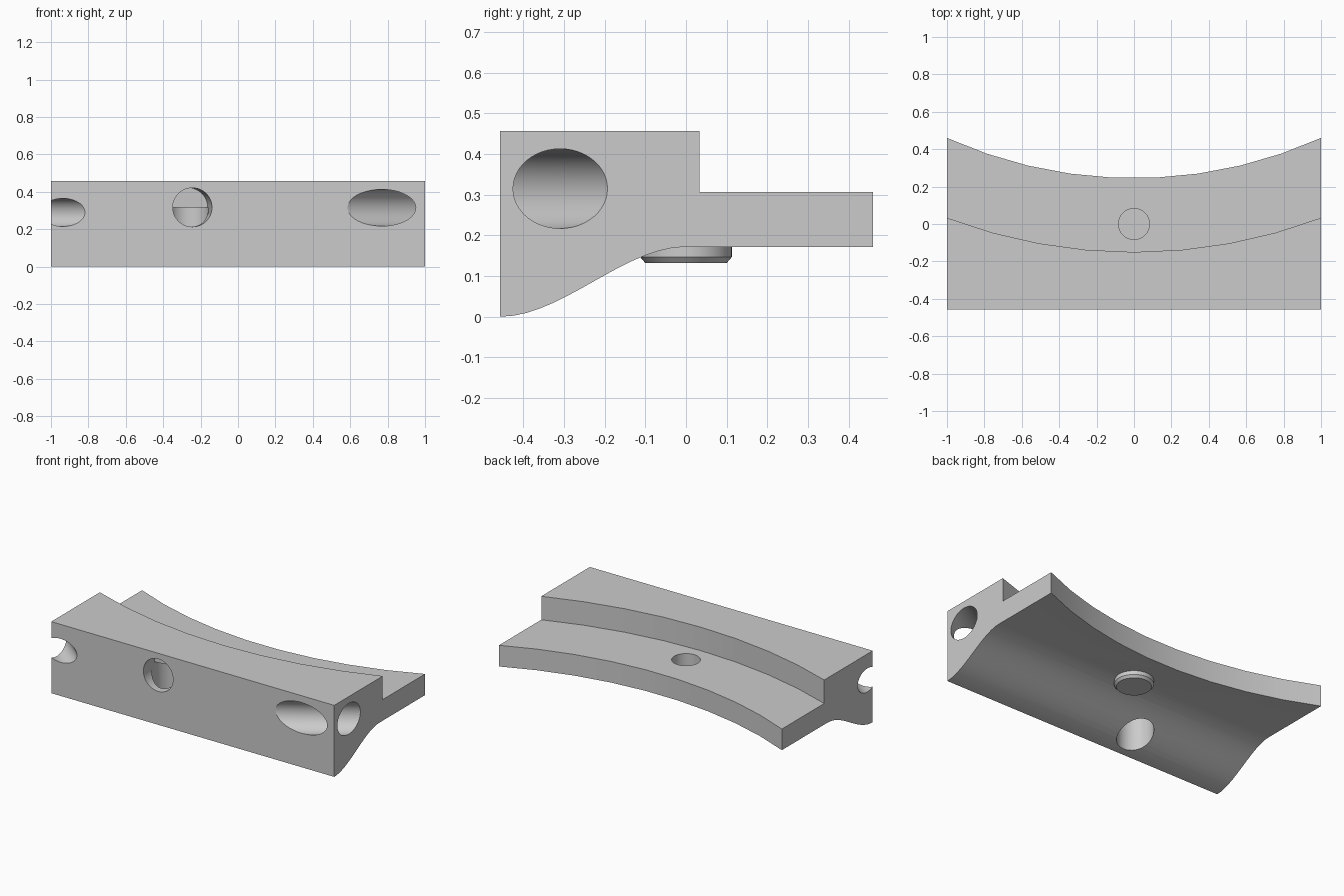
import bpy
import bmesh
from math import sin, cos, radians, asin
from mathutils import Vector

cube = bpy.data.objects.get("Cube")
if cube:
    bpy.data.objects.remove(cube, do_unlink=True)

grey = bpy.data.materials.new("plain grey")
grey.use_nodes = True
colour = (0.6, 0.6, 0.6, 1)
grey.diffuse_color = colour
grey.node_tree.nodes["Principled BSDF"].inputs["Base Color"].default_value = colour


def to_object(name, bm):
    bmesh.ops.recalc_face_normals(bm, faces=bm.faces)
    mesh = bpy.data.meshes.new(name)
    bm.to_mesh(mesh)
    bm.free()
    mesh.materials.append(grey)
    obj = bpy.data.objects.new(name, mesh)
    bpy.context.collection.objects.link(obj)
    return obj


def prism(name, points, depth):
    """Extrude a closed outline of 3D points along the vector depth."""
    bm = bmesh.new()
    face = bm.faces.new([bm.verts.new(p) for p in points])
    new = bmesh.ops.extrude_face_region(bm, geom=[face])["geom"]
    verts = [v for v in new if isinstance(v, bmesh.types.BMVert)]
    bmesh.ops.translate(bm, verts=verts, vec=depth)
    return to_object(name, bm)


def rod(name, start, end, r_start, r_end=None, sides=48):
    """Cylinder or cone between two points."""
    start, end = Vector(start), Vector(end)
    axis = end - start
    bm = bmesh.new()
    bmesh.ops.create_cone(bm, cap_ends=True, segments=sides, radius1=r_start,
                          radius2=r_end or r_start, depth=axis.length)
    bm.transform(axis.to_track_quat("Z", "Y").to_matrix().to_4x4())
    bmesh.ops.translate(bm, verts=bm.verts, vec=(start + end) / 2)
    return to_object(name, bm)


def combine(target, tool, operation="DIFFERENCE"):
    tool.hide_render = True
    mod = target.modifiers.new(tool.name, "BOOLEAN")
    mod.operation = operation
    mod.solver = "EXACT"
    mod.object = tool
    bpy.context.view_layer.objects.active = target
    bpy.ops.object.modifier_apply(modifier=mod.name)
    bpy.data.objects.remove(tool, do_unlink=True)


def arc_cutter(name, radius, count, z):
    """Everything behind a concave arc, whose chords meet the ends at x = 1."""
    span = asin(1 / radius)
    step = 2 * span / count
    angles = [-span + step * i for i in range(-1, count + 2)]
    arc = [(radius * sin(a), ARC_CENTRE - radius * cos(a), z) for a in angles]
    side = arc[-1][0]
    return prism(name, arc + [(side, 1.5, z), (-side, 1.5, z)], (0, 0, 1.5))


def tunnel(name, x, z, angle, radius):
    """Slanted bore crossing the front face at x."""
    way = Vector((cos(radians(angle)), sin(radians(angle)), 0)) * 0.7
    middle = Vector((x, FRONT, z))
    return rod(name, middle - way, middle + way, radius)


FRONT, BACK, TOP = -0.457, 0.46, 0.457
LEDGE_TOP, LEDGE_BOTTOM = 0.307, 0.172
ARC_CENTRE = 2.675

# Body: S-curved underside swept along the length
steps = 14
profile = [(-1, FRONT * (1 - i / steps),
            LEDGE_BOTTOM * (3 - 2 * i / steps) * (i / steps) ** 2)
           for i in range(steps + 1)]
profile += [(-1, 0.7, LEDGE_BOTTOM), (-1, 0.7, TOP), (-1, FRONT, TOP)]
body = prism("curved_bracket_body", profile, (2, 0, 0))

# Concave back edge and stepped ledge
combine(body, arc_cutter("back_arc", 2.43, 9, -0.5))
combine(body, arc_cutter("ledge_arc", 2.825, 8, LEDGE_TOP))

# Chamfered boss under the ledge with a blind hole from above
boss = rod("boss", (0, 0, 0.147), (0, 0, 0.22), 0.113)
combine(boss, rod("boss_chamfer", (0, 0, 0.132), (0, 0, 0.147), 0.1, 0.113), "UNION")
combine(body, boss, "UNION")
combine(body, rod("pin_hole", (0, 0, 0.15), (0, 0, 0.6), 0.083))

# Slanted bores through the two front corners
combine(body, tunnel("large_corner_bore", 0.768, 0.315, 32.5, 0.098))
combine(body, tunnel("small_corner_bore", -0.935, 0.29, 140, 0.075))

# Elbow channel: in from the front, out through the underside
elbow = Vector((-0.265, -0.305, 0.317))
mouth = Vector((-0.244, FRONT, 0.317))
combine(body, rod("front_channel", elbow, mouth + (mouth - elbow), 0.104))
combine(body, rod("down_channel", elbow, elbow - Vector((0, 0, 0.6)), 0.106))

bpy.ops.object.select_all(action="DESELECT")
body.select_set(True)
bpy.context.view_layer.objects.active = body
bpy.ops.object.shade_smooth_by_angle(angle=radians(30))
